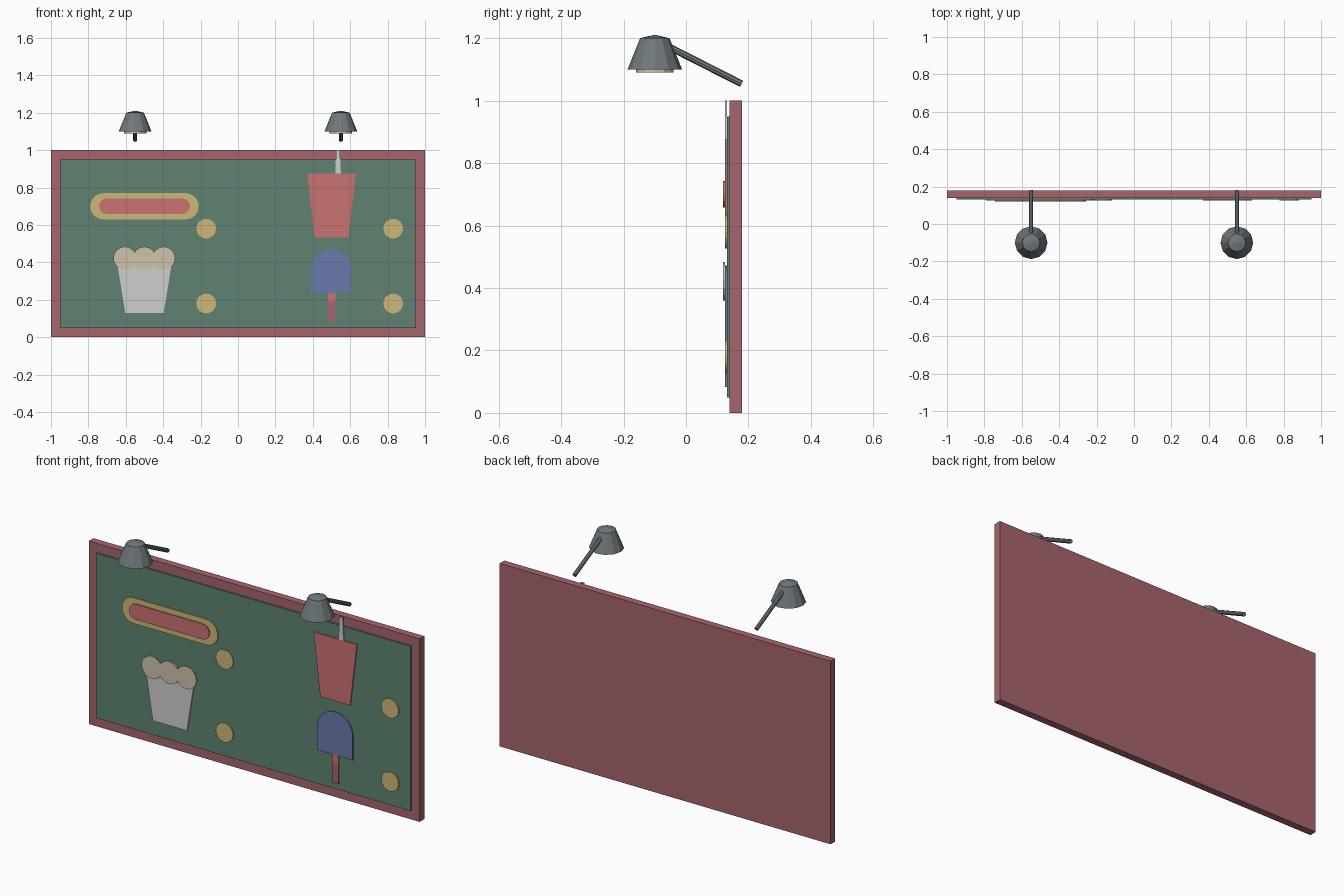
import bpy
from math import sin, cos, pi
from mathutils import Vector

cube = bpy.data.objects.get("Cube")
if cube:
    bpy.data.objects.remove(cube)


def material(name, *rgb):
    # 8-bit display colour to linear
    lin = [((c / 255 + 0.055) / 1.055) ** 2.4 for c in rgb] + [1]
    m = bpy.data.materials.new(name)
    m.use_nodes = True
    m.diffuse_color = lin
    m.node_tree.nodes["Principled BSDF"].inputs["Base Color"].default_value = lin
    return m


wine = material("wine", 166, 102, 109)
green = material("green", 94, 130, 113)
yellow = material("mustard", 205, 185, 121)
red = material("red", 201, 114, 114)
white = material("white", 207, 207, 207)
cream = material("cream", 207, 195, 170)
blue = material("blue", 106, 122, 170)
grey = material("steel grey", 112, 120, 124)


def build(name, verts, faces, mat):
    me = bpy.data.meshes.new(name)
    me.from_pydata(verts, [], faces)
    me.materials.append(mat)
    ob = bpy.data.objects.new(name, me)
    bpy.context.collection.objects.link(ob)
    return ob


def plate(name, outline, y0, y1, mat):
    """Extrude a counter-clockwise front outline (x, z) from y0 back to y1."""
    n = len(outline)
    verts = [(x, y, z) for y in (y0, y1) for x, z in outline]
    faces = [range(n), range(2 * n - 1, n - 1, -1)]
    faces += [(i, i + n, (i + 1) % n + n, (i + 1) % n) for i in range(n)]
    return build(name, verts, [tuple(f) for f in faces], mat)


def rect(x0, x1, z0, z1):
    return [(x0, z0), (x1, z0), (x1, z1), (x0, z1)]


def taper(x, bottom, top, z0, z1):
    return [(x - bottom, z0), (x + bottom, z0), (x + top, z1), (x - top, z1)]


def arc(x, z, r, start, end, steps):
    angles = [start + (end - start) * i / steps for i in range(steps + 1)]
    return [(x + r * cos(a), z + r * sin(a)) for a in angles]


def stadium(x, z, half, r, steps):
    return (arc(x + half - r, z, r, -pi / 2, pi / 2, steps)
            + arc(x - half + r, z, r, pi / 2, 3 * pi / 2, steps))


def disc(x, z, r, n):
    return arc(x, z, r, 0, 2 * pi, n)[:-1]


def lathe(name, x, y, profile, mat, n=12):
    """Turn (radius, z) rings about a vertical axis, closed at both ends."""
    verts = [(x + r * cos(2 * pi * i / n), y + r * sin(2 * pi * i / n), z)
             for r, z in profile for i in range(n)]
    faces = [tuple(range(n - 1, -1, -1)),
             tuple(range(len(verts) - n, len(verts)))]
    for k in range(len(profile) - 1):
        for i in range(n):
            j = (i + 1) % n
            faces.append((k * n + i, k * n + j, (k + 1) * n + j, (k + 1) * n + i))
    return build(name, verts, faces, mat)


# Board and inner panel
FACE, LOW, HIGH = 0.131, 0.125, 0.119
plate("board", rect(-1, 1, 0, 1), 0.14, 0.18, wine)
plate("panel", rect(-0.95, 0.95, 0.05, 0.95), FACE, 0.14, green)

# Hot dog
plate("bun", stadium(-0.5, 0.70, 0.29, 0.07, 10), LOW, FACE, yellow)
plate("sausage", stadium(-0.5, 0.70, 0.243, 0.042, 6), HIGH, LOW, red)

# Popcorn
plate("popcorn_tub", taper(-0.5, 0.103, 0.145, 0.13, 0.39), LOW, FACE, white)
for i in range(3):
    plate("popcorn_puff", disc(-0.605 + 0.104 * i, 0.422, 0.062, 16),
          HIGH, LOW, cream)

# Drink with straw
plate("drink_cup", taper(0.5, 0.09, 0.131, 0.532, 0.875), LOW, FACE, red)
plate("straw", taper(0.535, 0.015, 0.01, 0.875, 1.0), LOW, FACE, white)

# Ice lolly
plate("lolly", [(0.39, 0.237), (0.606, 0.237)]
      + arc(0.498, 0.364, 0.108, 0, pi, 14), LOW, FACE, blue)
plate("lolly_stick_top", rect(0.48, 0.52, 0.188, 0.237), LOW, FACE, red)
plate("lolly_stick", rect(0.48, 0.52, 0.083, 0.188), LOW, FACE, wine)

# Price discs
for x in (-0.17, 0.83):
    for z in (0.18, 0.58):
        plate("price_disc", disc(x, z, 0.053, 16), LOW, FACE, yellow)

# Lamps over the board
for side, x in (("left", 0.55), ("right", -0.55)):
    lathe(side + "_lamp_shade", x, -0.1,
          [(0.0875, 1.10), (0.047, 1.20), (0.006, 1.21)], grey)
    lathe(side + "_lamp_bulb", x, -0.1, [(0.06, 1.09), (0.06, 1.105)], cream)
    start, end = Vector((x, -0.06, 1.175)), Vector((x, 0.178, 1.054))
    axis = end - start
    bpy.ops.mesh.primitive_cylinder_add(
        vertices=8, radius=0.011, depth=axis.length, location=(start + end) / 2,
        rotation=axis.to_track_quat("Z", "Y").to_euler())
    arm = bpy.context.object
    arm.name = side + "_lamp_arm"
    arm.data.materials.append(grey)
